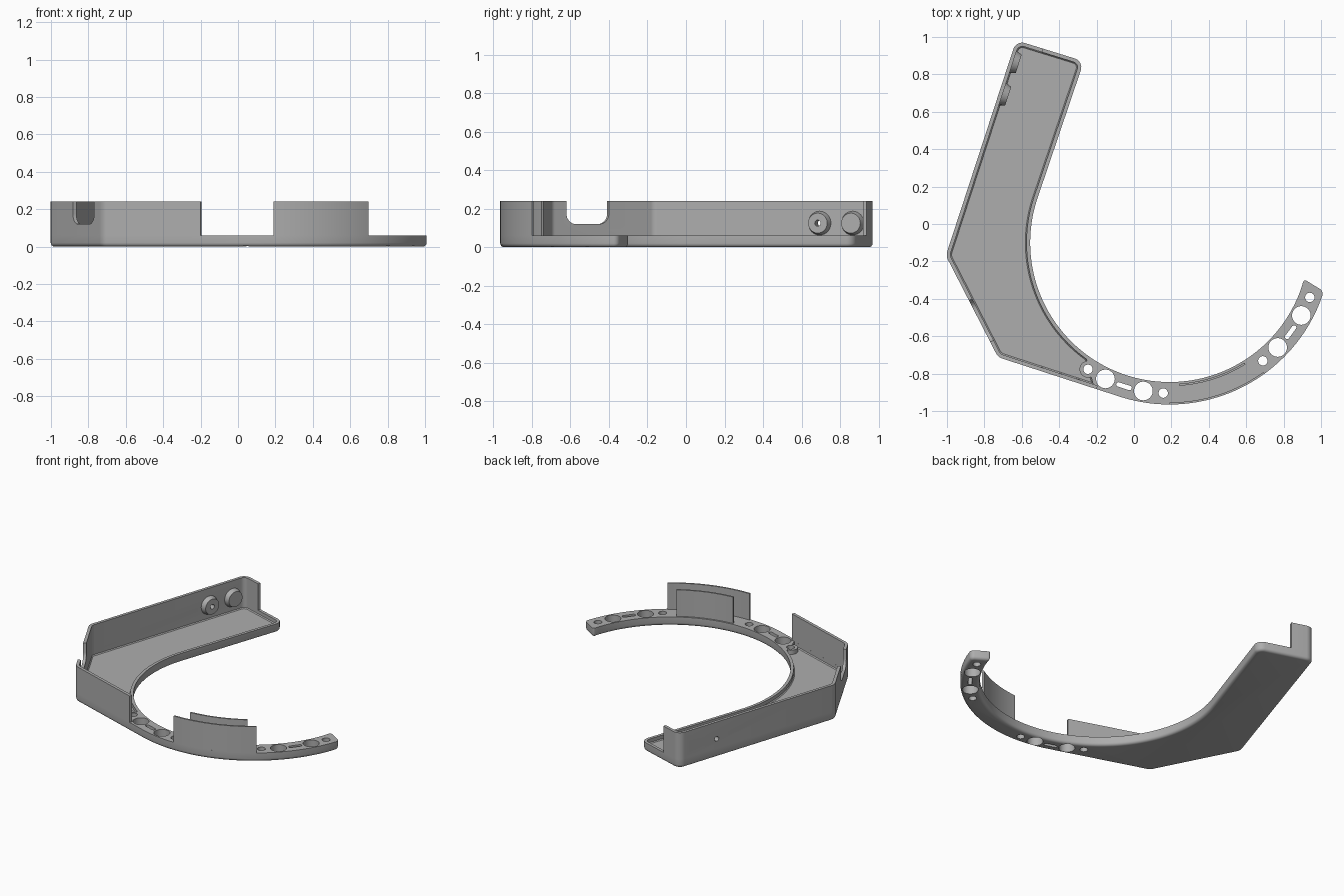
import bpy, bmesh, math
from mathutils import Vector, Matrix

cube = bpy.data.objects.get("Cube")
if cube:
    bpy.data.objects.remove(cube, do_unlink=True)

grey = bpy.data.materials.new("plain grey")
grey.use_nodes = True
COL = (0.42, 0.42, 0.42, 1)
grey.diffuse_color = COL
grey.node_tree.nodes["Principled BSDF"].inputs["Base Color"].default_value = COL

C = Vector((0.19, -0.10))          # centre of the hook
R_IN, R_MID, R_OUT = 0.745, 0.805, 0.865
BASE, TOP, FLOOR, WALL = 0.06, 0.24, 0.03, 0.02
TR, TL, L, B = (-0.268, 0.87), (-0.630, 0.982), (-1.006, -0.169), (-0.727, -0.712)


def polar(r, deg):
    a = math.radians(deg)
    return C + Vector((r * math.cos(a), r * math.sin(a)))


def arc(r, a0, a1, n):
    return [polar(r, a0 + (a1 - a0) * i / n) for i in range(n + 1)]


def corner(prev, p, nxt, r, n=8):
    """Points of a rounded corner at p."""
    prev, p, nxt = Vector(prev), Vector(p), Vector(nxt)
    d0, d1 = (prev - p).normalized(), (nxt - p).normalized()
    half = d0.angle(d1) / 2
    mid = p + (d0 + d1).normalized() * (r / math.sin(half))
    a, b = p + d0 * (r / math.tan(half)) - mid, p + d1 * (r / math.tan(half)) - mid
    total = a.angle_signed(b)      # clockwise positive
    return [mid + Matrix.Rotation(-total * i / n, 2) @ a for i in range(n + 1)]


def rounded(pts, radii, n=8):
    """Closed polygon with rounded corners."""
    out = []
    for i, (p, r) in enumerate(zip(pts, radii)):
        out += corner(pts[i - 1], p, pts[(i + 1) % len(pts)], r, n) if r else [Vector(p)]
    return out


def offset(pts, d, closed=True):
    """Move a counter-clockwise path to its left by d."""
    res, n = [], len(pts)
    for i, p in enumerate(pts):
        a = pts[i - 1] if closed or i else None
        b = pts[(i + 1) % n] if closed or i < n - 1 else None
        dirs = [(v - u).normalized() for u, v in ((a, p), (p, b)) if u is not None and v is not None]
        norms = [Vector((-e.y, e.x)) for e in dirs]
        m = sum(norms, Vector((0, 0))).normalized()
        res.append(p + m * (d / max(0.4, m.dot(norms[0]))))
    return res


def finish(name, bm, matrix=None):
    if matrix:
        bm.transform(matrix)
    bmesh.ops.recalc_face_normals(bm, faces=bm.faces)
    me = bpy.data.meshes.new(name)
    bm.to_mesh(me)
    bm.free()
    ob = bpy.data.objects.new(name, me)
    bpy.context.collection.objects.link(ob)
    me.materials.append(grey)
    return ob


def prism(name, pts, levels, matrix=None):
    """Stack of (z, inset) copies of a closed outline."""
    bm = bmesh.new()
    rings = [[bm.verts.new((p.x, p.y, z)) for p in (offset(pts, d) if d else pts)] for z, d in levels]
    for lo, hi in zip(rings, rings[1:]):
        for i in range(len(lo)):
            j = (i + 1) % len(lo)
            bm.faces.new((lo[i], lo[j], hi[j], hi[i]))
    bm.faces.new(rings[0][::-1])
    bm.faces.new(rings[-1])
    return finish(name, bm, matrix)


def strip(name, path, thick, z0, z1):
    """Upright wall along an open path."""
    inner = offset(path, thick, closed=False)
    return prism(name, path + inner[::-1], [(z0, 0), (z1, 0)])


def cylinder(name, r0, r1, depth, matrix, sides=32):
    bm = bmesh.new()
    bmesh.ops.create_cone(bm, cap_ends=True, segments=sides, radius1=r0, radius2=r1, depth=depth)
    return finish(name, bm, matrix)


def boolean(ob, tools, op="DIFFERENCE"):
    bpy.context.view_layer.objects.active = ob
    for t in tools:
        t.hide_render = True
        m = ob.modifiers.new("cut", "BOOLEAN")
        m.operation, m.solver, m.object = op, "EXACT", t
        bpy.ops.object.modifier_apply(modifier=m.name)
        bpy.data.objects.remove(t, do_unlink=True)


def hole(r, deg, radius=R_MID):
    p = polar(radius, deg)
    return cylinder("hole_cutter", r, r, 0.4, Matrix.Translation((p.x, p.y, 0)))


# Base plate: tray and hook in one outline with a rounded lower edge
tray = [p for a, b, c, r in ((polar(R_IN, 162), TR, TL, 0.05), (TR, TL, L, 0.05),
                             (TL, L, B, 0.06), (L, B, polar(R_OUT, 252), 0.06))
        for p in corner(a, b, c, r)]
end_in, end_out = polar(R_IN, 344.8), polar(R_OUT, 342.5)
tip = (corner(polar(R_OUT, 338), end_out, end_in, 0.03)
       + corner(end_out, end_in, polar(R_IN, 340), 0.012, 4))
outline = tray + arc(R_OUT, 252, 338, 56) + tip + arc(R_IN, 341, 162, 90)
fillet = [(0.02 * (1 - math.cos(a)), 0.02 * (1 - math.sin(a)))
          for a in (math.radians(90 * i / 4) for i in range(4))]
base = prism("base_tray_and_hook", outline, fillet + [(0.02, 0), (BASE, 0)])

# Shallow tray recess
line_end = Vector((-0.19, -0.886))
recess_path = offset(tray + [line_end] + arc(R_IN, 235, 162, 36), WALL)
recess = prism("recess_cutter", recess_path, [(FLOOR, 0.006), (FLOOR + 0.006, 0), (0.2, 0)])
boolean(base, [recess])

# Raised boss at the end of the tray
p = polar(R_MID, 237.2)
boss = cylinder("boss", 0.045, 0.045, 0.045, Matrix.Translation((p.x, p.y, 0.0365)))
boolean(base, [boss], "UNION")

# Round holes and slots in two mirrored groups along the hook
cuts = []
for mid in (252.4, 323.5):
    for s in (-1, 1):
        cuts += [hole(0.05, mid + s * 7.6), hole(0.025, mid + s * 15.2)]
    q = polar(R_MID, mid)
    slot = rounded([(-0.043, -0.012), (0.043, -0.012), (0.043, 0.012), (-0.043, 0.012)], [0.0115] * 4, 4)
    cuts.append(prism("slot_cutter", slot, [(-0.1, 0), (0.2, 0)],
                      Matrix.Translation((q.x, q.y, 0)) @ Matrix.Rotation(math.radians(mid + 90), 4, "Z")))
boolean(base, cuts)

# Tall wall around the outer sides of the tray
tl, tr = Vector(TL), Vector(TR)
start = tl + (tr - tl) * 0.40
wall_end = Vector((-0.2, -0.883))
path = ([start] + corner(start, TL, L, 0.05) + corner(TL, L, B, 0.06)
        + corner(L, B, wall_end, 0.06) + [wall_end])
wall = strip("tray_wall", path, WALL, BASE, TOP)

# Cable notch in the slanted wall
u = (Vector(B) - Vector(L)).normalized()
frame = Matrix(((u.x, 0, -u.y, -0.826), (u.y, 0, u.x, -0.52), (0, 1, 0, 0), (0, 0, 0, 1)))
notch = rounded([(-0.124, 0.12), (0.124, 0.12), (0.124, 0.3), (-0.124, 0.3)], [0.055, 0.055, 0, 0])
boolean(wall, [prism("notch_cutter", notch, [(-0.1, 0), (0.1, 0)], frame)])

# Two flanged hex sockets inside the wall, with through holes
side = (tl - Vector(L)).normalized()
normal = Vector((side.y, -side.x))
turn = Vector((normal.x, normal.y, 0)).to_track_quat("Z", "Y").to_matrix().to_4x4()
sockets = []
for i, y in enumerate((0.70, 0.872)):
    edge = Vector(L) + side * ((y - L[1]) / side.y)

    def at(d):
        q = edge + normal * d
        return Matrix.Translation((q.x, q.y, 0.125)) @ turn

    boolean(wall, [cylinder("bolt_cutter", 0.016, 0.016, 0.2, at(0))])
    socket = cylinder(f"hex_socket_{i + 1}", 0.062, 0.052, 0.032, at(WALL + 0.016), 40)
    boolean(socket, [cylinder("hex_cutter", 0.039, 0.039, 0.05, at(WALL + 0.037), 6),
                     cylinder("bolt_cutter", 0.016, 0.016, 0.2, at(0))])
    sockets.append(socket)

# Curved guard plates on the hook
outer_guard = strip("outer_guard", arc(R_OUT, 270, 306, 24), 0.011, BASE, TOP)
inner_guard = strip("inner_guard", arc(R_IN + 0.011, 274, 302, 20), -0.011, BASE, TOP)

# Smooth curved sides, keep edges crisp
for ob in [base, wall, outer_guard, inner_guard] + sockets:
    bpy.ops.object.select_all(action="DESELECT")
    ob.select_set(True)
    bpy.context.view_layer.objects.active = ob
    bpy.ops.object.shade_smooth_by_angle(angle=math.radians(30))
